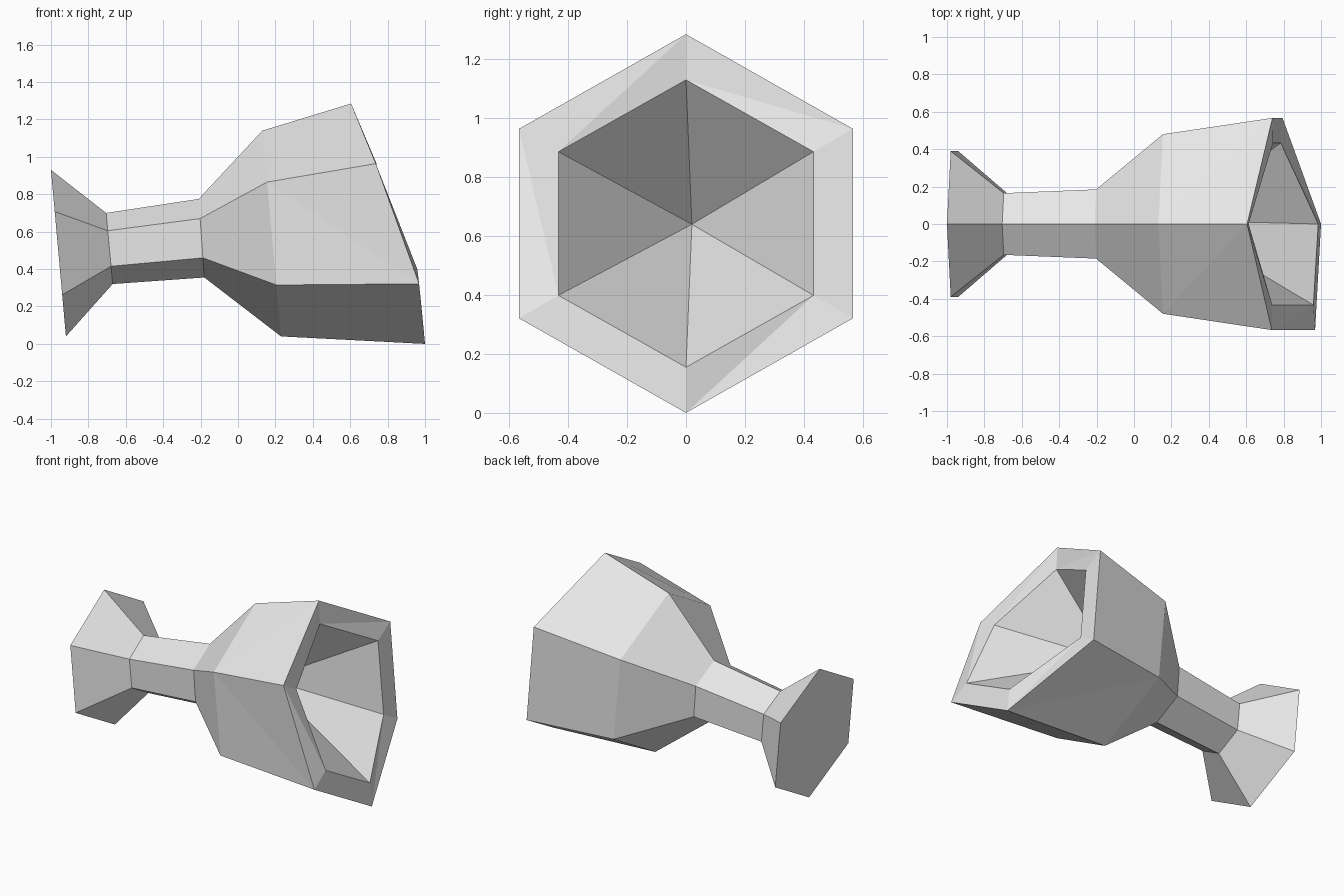
import bpy
import bmesh
from mathutils import Vector

cube = bpy.data.objects.get("Cube")
if cube:
    bpy.data.objects.remove(cube, do_unlink=True)

# One plain grey for the whole piece
grey = bpy.data.materials.new("light_grey")
grey.use_nodes = True
colour = (0.8, 0.8, 0.8, 1.0)
grey.diffuse_color = colour
grey.node_tree.nodes["Principled BSDF"].inputs["Base Color"].default_value = colour

SIDES = 6
# How far along top-to-bottom, and which side, each hexagon corner sits
CORNERS = [(0, 0), (0.25, -1), (0.75, -1), (1, 0), (0.75, 1), (0.25, 1)]
# The mouth is uneven: its side corners are pushed along the length
WARP = (0, 0.033, 0.067, 0, -0.107, 0.037)

bm = bmesh.new()


def ring(top, bottom, half_width, warp=(0,) * SIDES):
    """Tilted hexagon given by its top and bottom corners in the xz plane."""
    a, b = Vector((top[0], 0, top[1])), Vector((bottom[0], 0, bottom[1]))
    return [bm.verts.new(a.lerp(b, t) + Vector((dx, side * half_width, 0)))
            for (t, side), dx in zip(CORNERS, warp)]


def bridge(a, b, fold=None):
    """Join two rings; fold lists, per side, whether the crease leaves a[i]."""
    for i in range(SIDES):
        j = (i + 1) % SIDES
        if fold is None:
            bm.faces.new((a[i], a[j], b[j], b[i]))
        elif fold[i]:
            bm.faces.new((a[i], a[j], b[j]))
            bm.faces.new((a[i], b[j], b[i]))
        else:
            bm.faces.new((a[i], a[j], b[i]))
            bm.faces.new((a[j], b[j], b[i]))


# Foot, stem and bowl sections along the length
foot = ring((-1.0, 0.93), (-0.92, 0.04), 0.39)
stem_low = ring((-0.705, 0.70), (-0.67, 0.32), 0.165)
stem_high = ring((-0.21, 0.775), (-0.18, 0.355), 0.185)
bowl = ring((0.13, 1.14), (0.23, 0.04), 0.48)
rim = ring((0.605, 1.285), (1.0, 0.0), 0.567, WARP)
lip = ring((0.613, 1.13), (0.985, 0.155), 0.433, WARP)

bm.faces.new(foot)
bridge(foot, stem_low)
bridge(stem_low, stem_high)
bridge(stem_high, bowl)
bridge(bowl, rim, (False, True, False, False, True, False))
bridge(rim, lip, (True,) * SIDES)

# Pointed hollow inside the bowl
tip = bm.verts.new((0.2, 0.02, 0.64))
for i in range(SIDES):
    bm.faces.new((lip[i], lip[(i + 1) % SIDES], tip))

bmesh.ops.recalc_face_normals(bm, faces=bm.faces)
mesh = bpy.data.meshes.new("goblet")
bm.to_mesh(mesh)
bm.free()
mesh.materials.append(grey)
goblet = bpy.data.objects.new("goblet", mesh)
bpy.context.collection.objects.link(goblet)
